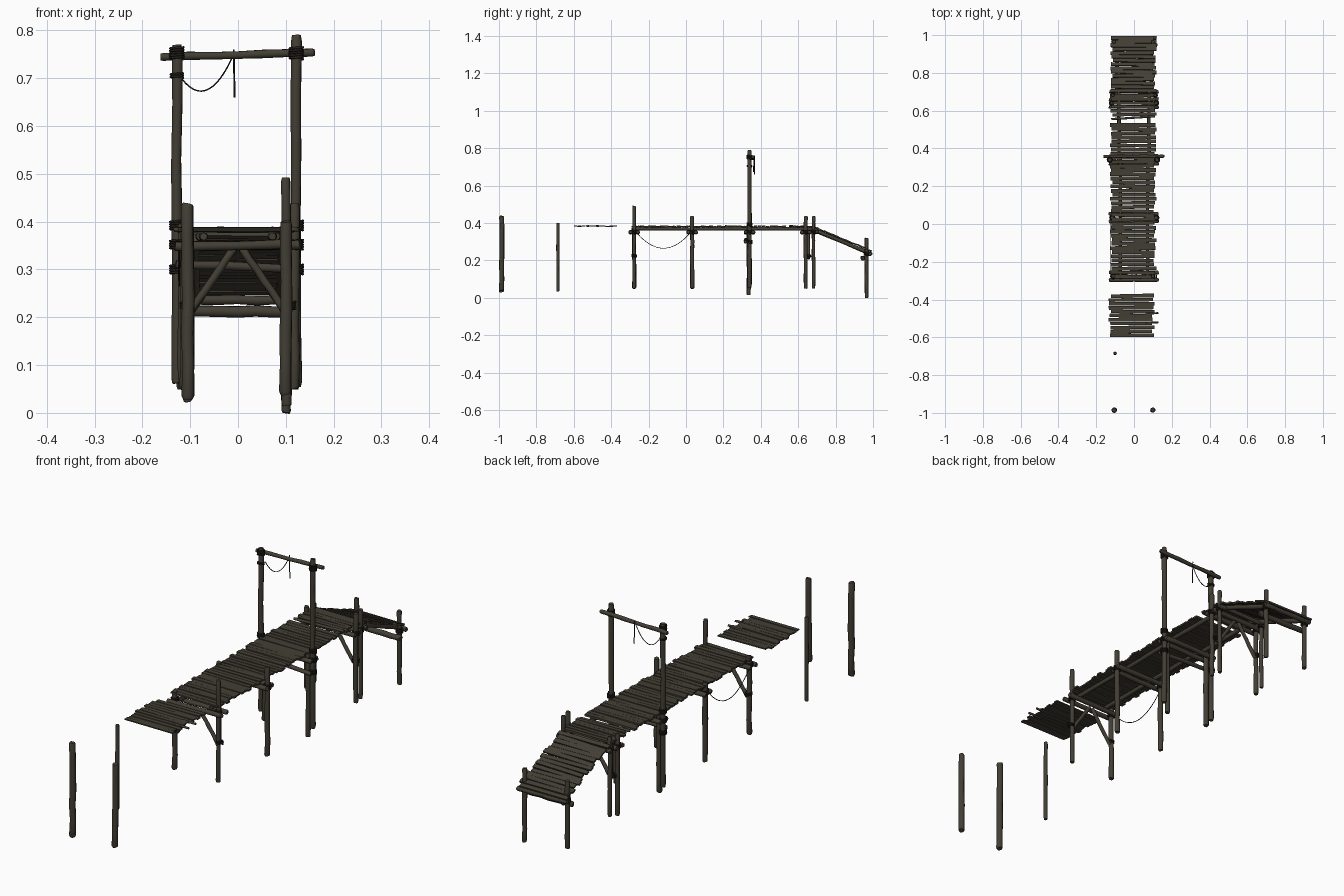
import bpy, bmesh, math, random
from mathutils import Vector, Matrix

random.seed(7)
if "Cube" in bpy.data.objects:
    bpy.data.objects.remove(bpy.data.objects["Cube"], do_unlink=True)


def material(name, colour):
    m = bpy.data.materials.new(name)
    m.use_nodes = True
    m.diffuse_color = colour
    bsdf = m.node_tree.nodes["Principled BSDF"]
    bsdf.inputs["Base Color"].default_value = colour
    bsdf.inputs["Roughness"].default_value = 0.9
    return m


WOOD = material("weathered_wood", (0.056, 0.049, 0.035, 1))
ROPE = material("dark_rope", (0.016, 0.014, 0.011, 1))


def finish(name, bm, mat, smooth=True):
    bmesh.ops.recalc_face_normals(bm, faces=bm.faces)
    for f in bm.faces:
        f.smooth = smooth and len(f.verts) == 4
    mesh = bpy.data.meshes.new(name)
    bm.to_mesh(mesh)
    bm.free()
    mesh.materials.append(mat)
    ob = bpy.data.objects.new(name, mesh)
    bpy.context.collection.objects.link(ob)
    return ob


def tube(name, pts, radii, sides, mat):
    """Sweep a round section along a path, carrying its frame along."""
    bm = bmesh.new()
    pts = [Vector(p) for p in pts]
    rings, last, side = [], None, None
    for i, p in enumerate(pts):
        t = (pts[min(i + 1, len(pts) - 1)] - pts[max(i - 1, 0)]).normalized()
        side = t.orthogonal().normalized() if last is None else last.rotation_difference(t) @ side
        last, up = t, t.cross(side)
        ring = []
        for k in range(sides):
            a = math.tau * k / sides
            ring.append(bm.verts.new(p + radii[i] * (math.cos(a) * side + math.sin(a) * up)))
        rings.append(ring)
    for r, s in zip(rings, rings[1:]):
        for k in range(sides):
            n = (k + 1) % sides
            bm.faces.new((r[k], r[n], s[n], s[k]))
    bm.faces.new(rings[0])
    bm.faces.new(rings[-1])
    return finish(name, bm, mat)


def log(name, a, b, r):
    """Slightly crooked log with chipped ends."""
    a, b = Vector(a), Vector(b)
    n = 6
    pts, radii = [a], [r * 0.85]
    for i in range(n + 1):
        wob = Vector([random.uniform(-1, 1) * r * 0.12 for _ in range(3)])
        pts.append(a.lerp(b, 0.015 + 0.97 * i / n) + wob)
        radii.append(r * random.uniform(0.93, 1.07))
    return tube(name, pts + [b], radii + [r * 0.85], 10, WOOD)


def lashing(name, x, y, z, r, turns=4):
    """Rope wound round a post."""
    steps = turns * 12
    pts = []
    for i in range(steps + 1):
        a = math.tau * i / 12
        pts.append((x + r * math.cos(a), y + r * math.sin(a), z + 0.005 * (i / 12 - turns / 2)))
    return tube(name, pts, [0.0026] * len(pts), 5, ROPE)


def hanging_rope(name, a, b, sag, r=0.0016):
    a, b = Vector(a), Vector(b)
    pts = []
    for i in range(21):
        t = i / 20
        pts.append(a.lerp(b, t) - Vector((0, 0, 4 * sag * t * (1 - t))))
    return tube(name, pts, [r] * 21, 6, ROPE)


def planks(name, start, end, x0, x1, pitch=0.0215, thick=0.008):
    """Row of uneven boards between two (y, z) points."""
    bm = bmesh.new()
    run, rise = end[0] - start[0], end[1] - start[1]
    length = math.hypot(run, rise)
    count = round(length / pitch)
    for i in range(count):
        t = (i + 0.5) / count
        l = x0 + random.uniform(-0.006, 0.01)
        r = x1 + random.uniform(-0.01, 0.006)
        size = (r - l, length / count * random.uniform(0.8, 0.97), thick * random.uniform(0.8, 1.1))
        place = Matrix.Translation(((l + r) / 2, start[0] + run * t,
                                    start[1] + rise * t + random.uniform(-0.0015, 0.0015)))
        turn = (Matrix.Rotation(math.atan2(rise, run) + random.uniform(-0.06, 0.06), 4, 'X')
                @ Matrix.Rotation(random.uniform(-0.022, 0.022), 4, 'Z')
                @ Matrix.Rotation(random.uniform(-0.008, 0.008), 4, 'Y'))
        bmesh.ops.create_cube(bm, size=1, matrix=place @ turn @ Matrix.Diagonal((*size, 1)))
    return finish(name, bm, WOOD, smooth=False)


# Decking
planks("main_deck", (-0.29, 0.382), (0.535, 0.382), -0.122, 0.113)
planks("rear_deck", (0.57, 0.382), (0.69, 0.382), -0.122, 0.113)
planks("ramp_deck", (0.695, 0.375), (0.995, 0.25), -0.12, 0.115)
planks("detached_deck", (-0.6, 0.384), (-0.37, 0.384), -0.13, 0.104, thick=0.006)
for y in (-0.525, -0.475):
    log("loose_slat", (0.06, y, 0.384), (0.128, y + 0.004, 0.384), 0.005)
log("loose_plank", (-0.12, 0.555, 0.383), (0.11, 0.57, 0.383), 0.006)

# Posts: name, x, y, bottom, top, radius
posts = [
    ("front_right_post", -0.105, -0.985, 0.03, 0.437, 0.013),
    ("front_left_post", 0.1, -0.985, 0.04, 0.4, 0.013),
    ("lone_post", -0.1, -0.685, 0.035, 0.4, 0.0085),
    ("deck_end_right_post", -0.11, -0.277, 0.05, 0.39, 0.011),
    ("deck_end_left_post", 0.1, -0.277, 0.05, 0.492, 0.0095),
    ("middle_right_post", -0.115, 0.033, 0.05, 0.395, 0.011),
    ("middle_left_post", 0.118, 0.033, 0.05, 0.437, 0.011),
    ("gate_right_post", -0.128, 0.34, 0.062, 0.77, 0.011),
    ("gate_left_post", 0.122, 0.34, 0.055, 0.79, 0.011),
    ("gate_right_prop", -0.106, 0.335, 0.03, 0.38, 0.011),
    ("gate_left_prop", 0.102, 0.335, 0.015, 0.38, 0.011),
    ("rear_right_post", -0.118, 0.64, 0.05, 0.405, 0.01),
    ("rear_left_post", 0.118, 0.64, 0.05, 0.437, 0.01),
    ("ramp_top_right_post", -0.112, 0.682, 0.06, 0.405, 0.009),
    ("ramp_top_left_post", 0.112, 0.682, 0.05, 0.437, 0.009),
    ("ramp_foot_right_post", -0.105, 0.965, 0.025, 0.32, 0.01),
    ("ramp_foot_left_post", 0.1, 0.965, 0.0, 0.32, 0.01),
]
for name, x, y, low, high, r in posts:
    log(name, (x, y, low), (x, y, high), r)
    if -0.3 < y < 0.9 and "prop" not in name:
        lashing(name + "_lashing", x, y, 0.352, r + 0.003)
    if "gate" in name and "prop" not in name:
        lashing(name + "_deck_lashing", x, y, 0.392, r + 0.003)
        lashing(name + "_low_lashing", x, y, 0.3, r + 0.003)
        lashing(name + "_top_lashing", x, y, 0.752, r + 0.003, 5)
    if "foot" in name:
        lashing(name + "_lashing", x, y, 0.235, r + 0.003)

# Long beams under the deck and the ramp
for side, s in (("right", -1), ("left", 1)):
    log(side + "_deck_beam", (s * 0.072, -0.29, 0.369), (s * 0.072, 0.34, 0.369), 0.009)
    log(side + "_rear_beam", (s * 0.08, 0.32, 0.369), (s * 0.08, 0.7, 0.369), 0.009)
    log(side + "_ramp_beam", (s * 0.09, 0.68, 0.366), (s * 0.09, 0.99, 0.235), 0.01)

# Cross beams between posts
for y in (-0.277, 0.033, 0.34, 0.64):
    for label, d in (("front", -1), ("back", 1)):
        log(label + "_cross_beam", (-0.132, y + d * 0.02, 0.349), (0.13, y + d * 0.02, 0.352), 0.01)
log("ramp_top_cross_beam", (-0.13, 0.7, 0.35), (0.13, 0.7, 0.353), 0.009)
log("gate_low_cross_beam", (-0.13, 0.318, 0.312), (0.128, 0.318, 0.3), 0.009)
log("ramp_foot_cross_beam", (-0.12, 0.945, 0.213), (0.12, 0.945, 0.212), 0.012)
log("ramp_foot_end_beam", (-0.12, 0.985, 0.238), (0.12, 0.985, 0.235), 0.01)

# Diagonal braces
for y in (-0.277, 0.655):
    for side, s in (("right", -1), ("left", 1)):
        log(side + "_brace", (s * 0.1, y, 0.21), (s * 0.008, y, 0.345), 0.008)
        lashing(side + "_brace_lashing", s * 0.107, y, 0.225, 0.013, 3)

# Gate bar and ropes
log("gate_bar", (-0.162, 0.358, 0.744), (0.16, 0.358, 0.754), 0.0085)
hanging_rope("gate_rope_loop", (-0.122, 0.36, 0.705), (-0.008, 0.362, 0.752), 0.053)
hanging_rope("gate_rope_end", (-0.009, 0.366, 0.76), (-0.007, 0.366, 0.66), 0.0, 0.002)
lashing("gate_rope_knot_post", -0.128, 0.34, 0.705, 0.013, 2)
hanging_rope("deck_side_rope", (-0.122, -0.27, 0.355), (-0.124, 0.025, 0.35), 0.087)
